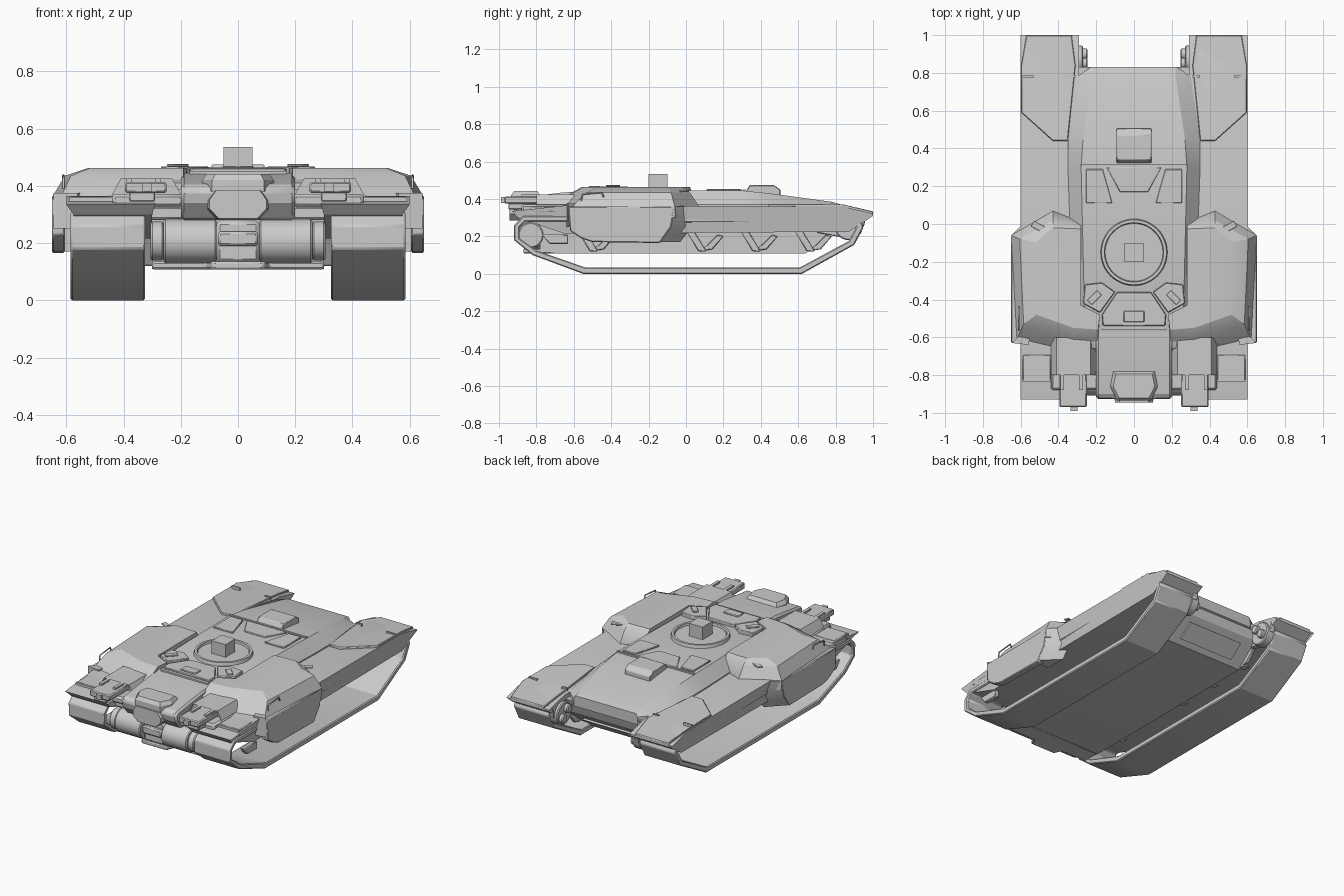
import bpy, bmesh, math
from mathutils import Vector

cube = bpy.data.objects.get("Cube")
if cube:
    bpy.data.objects.remove(cube, do_unlink=True)

grey = bpy.data.materials.new("plain_grey")
grey.use_nodes = True
grey.diffuse_color = (0.6, 0.6, 0.6, 1)
grey.node_tree.nodes["Principled BSDF"].inputs["Base Color"].default_value = (0.6, 0.6, 0.6, 1)


def finish(name, bm, mirror=False, bevel=0.0):
    """Turn a bmesh into a smooth-by-angle object, optionally mirrored over x."""
    bmesh.ops.recalc_face_normals(bm, faces=bm.faces)
    mesh = bpy.data.meshes.new(name)
    bm.to_mesh(mesh)
    bm.free()
    obj = bpy.data.objects.new(name, mesh)
    bpy.context.collection.objects.link(obj)
    mesh.materials.append(grey)
    if bevel:
        mod = obj.modifiers.new("Bevel", "BEVEL")
        mod.width, mod.segments, mod.limit_method = bevel, 1, "ANGLE"
    if mirror:
        obj.modifiers.new("Mirror", "MIRROR").use_mirror_merge = False
    bpy.ops.object.select_all(action="DESELECT")
    obj.select_set(True)
    bpy.context.view_layer.objects.active = obj
    bpy.ops.object.shade_smooth_by_angle(angle=math.radians(25))
    return obj


def loft(name, rings, mirror=False, bevel=0.0, closed=False):
    """Skin equal-length rings; cap the ends unless the loft closes on itself."""
    bm = bmesh.new()
    rows = [[bm.verts.new(p) for p in ring] for ring in rings]
    n = len(rows[0])
    for a, b in list(zip(rows, rows[1:])) + ([(rows[-1], rows[0])] if closed else []):
        for i in range(n):
            bm.faces.new((a[i], a[(i + 1) % n], b[(i + 1) % n], b[i]))
    if not closed:
        bm.faces.new(rows[0])
        bm.faces.new(rows[-1])
    return finish(name, bm, mirror, bevel)


def side_prism(name, profile, x0, x1, mirror=False, bevel=0.0):
    return loft(name, [[(x, y, z) for y, z in profile] for x in (x0, x1)], mirror, bevel)


def plan_prism(name, plan, z0, z1, mirror=False, bevel=0.0):
    return loft(name, [[(x, y, z) for x, y in plan] for z in (z0, z1)], mirror, bevel)


def box(name, x, y, z, mirror=False, bevel=0.0):
    return plan_prism(name, [(x[0], y[0]), (x[1], y[0]), (x[1], y[1]), (x[0], y[1])], *z, mirror, bevel)


def drum(name, x0, x1, y, z, r, mirror=True, bevel=0.006, n=32):
    ring = [(y + r * math.cos(i * math.tau / n), z + r * math.sin(i * math.tau / n)) for i in range(n)]
    return side_prism(name, ring, x0, x1, mirror, bevel)


def sym(half):
    """Complete a right-hand outline with its mirror image."""
    return half + [(-x, y) for x, y in reversed(half)]


# Tracks: hollow bands
outer = [(-.55, 0), (.62, 0), (.9, .155), (.95, .25), (.93, .3), (-.87, .31), (-.92, .26), (-.92, .18), (-.82, .1)]
inner = [(-.54, .035), (.61, .035), (.87, .175), (.91, .25), (.9, .27), (-.86, .28), (-.89, .25), (-.89, .19), (-.8, .125)]
loft("track_band", [[(x, y, z) for y, z in prof] for prof, x in
                    ((outer, .325), (outer, .585), (inner, .585), (inner, .325))], True, .006, closed=True)

# Lower hull between the tracks
side_prism("lower_hull", [(-.78, .12), (-.7, .11), (.64, .11), (.8, .24), (.83, .33), (-.78, .33)], -.3, .3)
side_prism("rear_panel", [(.675, .13), (.77, .206), (.78, .198), (.685, .122)], -.2, .2)

# Upper deck
def deck_ring(y, a, b, top, mid, low):
    return [(x, y, z) for x, z in sym([(a, top), (b, mid), (b, low)])]

loft("upper_deck", [deck_ring(-.66, .25, .3, .41, .36, .28), deck_ring(-.55, .26, .32, .445, .37, .28),
                    deck_ring(.3, .28, .35, .445, .37, .28), deck_ring(.45, .27, .35, .43, .37, .28),
                    deck_ring(.78, .22, .3, .385, .36, .28), deck_ring(.83, .22, .23, .37, .35, .3)])

# Fenders, leaning inwards at the bottom
top_line = [(-.93, .335), (-.65, .365), (.84, .36), (1, .322)]
low_line = [(1, .31), (.87, .225), (-.65, .215), (-.9, .3)]
loft("fender", [[(x0, y, z) for y, z in top_line] + [(x1, y, z) for y, z in low_line]
                for x0, x1 in ((.29, .3), (.6, .575))], True)
loft("rear_fender_plate", [[(.35, .44, z), (.43, .44, z), (.597, .59, z), (.597, .84, z), (.57, 1, z - .04),
                            (.33, 1, z - .04), (.31, .84, z)] for z in (.35, .374)], True, .004)
box("rear_fender_seam", (.31, .35), (.775, .785), (.36, .378), True)
box("rear_fender_outer_seam", (.53, .59), (.775, .785), (.36, .378), True)
box("front_fender_plate", (.44, .59), (-.83, -.69), (.33, .362), True, .005)
box("front_fender_rib", (.43, .59), (-.835, -.82), (.325, .36), True)
side_prism("front_fender_bracket", [(-.77, .21), (-.63, .21), (-.63, .16), (-.73, .16)], .55, .58, True, .004)

# Shoulder armour
rings = []
for z, front, out, rear in ((.3, 0, 0, 0), (.36, 0, 0, 0), (.435, .08, .045, .05), (.463, .13, .13, .09)):
    plan = [(.19, -.69 + front), (.32, -.68 + front), (.62 - out * .8, -.61 + front), (.65 - out, -.06 - rear * .4),
            (.43, .07 - rear), (.28, .01 - rear * .4), (.28, -.43), (.18, -.48)]
    rings.append([(x, y, z) for x, y in plan])
loft("shoulder_armour", rings, True)
skirt_side = [(-.63, .36), (-.62, .23), (-.56, .19), (-.5, .17), (-.14, .165), (-.08, .25), (-.06, .36)]
side_prism("side_skirt", skirt_side, .605, .65, True, .005)
loft("skirt_return", [[(x, y, z) for x, y in ((.648, -.14 + d), (.648, -.17), (.54, -.17), (.54, -.03 + d))]
                      for z, d in ((.17, 0), (.25, .06), (.36, .08))], True)
loft("skirt_front_flare", [[(.645, -.63, z), (.6, -.58, z), (.55, -.6, z), (.56, -.64, z)] for z in (.25, .375)], True)


def slot(name, centre, length, width, angle, z, height=.008):
    """A thin raised plate turned about its centre."""
    u = Vector((math.cos(angle), math.sin(angle)))
    v = Vector((-u.y, u.x))
    c = Vector(centre)
    plan = [c + u * length * s + v * width * t for s, t in ((-.5, -.5), (.5, -.5), (.5, .5), (-.5, .5))]
    return plan_prism(name, [tuple(p) for p in plan], z, z + height, True, .002)


slot("shoulder_slot", (.45, -.045), .2, .035, math.radians(28), .438)
slot("forward_slot", (.21, -.39), .075, .035, math.radians(-45), .468)

# Grab handles on the shoulders
for x0, path in ((.61, [(-.56, .39), (-.555, .425), (-.45, .435), (-.44, .41)]),):
    curve = bpy.data.curves.new("grab_handle", "CURVE")
    curve.dimensions, curve.bevel_depth, curve.bevel_resolution = "3D", .005, 1
    spline = curve.splines.new("POLY")
    spline.points.add(len(path) - 1)
    for point, (y, z) in zip(spline.points, path):
        point.co = (x0, y, z, 1)
    curve.materials.append(grey)
    handle = bpy.data.objects.new("grab_handle", curve)
    bpy.context.collection.objects.link(handle)
    handle.modifiers.new("Mirror", "MIRROR")

# Turret ring and sight block
def circle(r, z, n=48):
    return [(r * math.cos(i * math.tau / n), -.15 + r * math.sin(i * math.tau / n), z) for i in range(n)]

loft("turret_ring", [circle(.178, .44), circle(.172, .465), circle(.157, .465), circle(.152, .44)], closed=True)
loft("turret_plate", [circle(.152, .44), circle(.152, .452)])
box("sight_block", (-.05, .05), (-.2, -.1), (.45, .535))

# Deck panels and hatches
plan_prism("forward_plate", sym([(.165, -.54), (.17, -.48), (.09, -.36)]), .44, .462, bevel=.004)
plan_prism("forward_side_plate", [(.1, -.36), (.18, -.47), (.27, -.42), (.26, -.32), (.17, -.31)], .44, .468, True, .004)
box("forward_hatch", (-.055, .055), (-.52, -.46), (.46, .47), bevel=.004)
box("front_groove_bar", (-.17, .17), (-.56, -.535), (.43, .452))
plan_prism("deck_panel", [(.115, .11), (.255, .11), (.255, .29), (.165, .29)], .44, .454, True, .003)
plan_prism("deck_centre_panel", sym([(.075, .17), (.145, .3)]), .44, .452, bevel=.003)
box("deck_cross_rib", (-.28, .28), (.305, .318), (.43, .452))
side_prism("rear_hatch", [(.32, .44), (.34, .475), (.47, .475), (.505, .45), (.505, .41), (.32, .42)], -.092, .092, bevel=.004)

# Nose
side_prism("nose", [(-.55, .44), (-.66, .435), (-.9, .405), (-.93, .385), (-.92, .34), (-.87, .28), (-.55, .28)], -.2, .2, bevel=.012)
loft("nose_cap", [[(x * s, y, z) for x, y in sym([(.09, -.935 + d), (.125, -.86), (.11, -.78 - d)])]
                  for z, s, d in ((.38, 1, 0), (.42, 1, 0), (.442, .88, .015))])
loft("nose_wedge", [[(x * s, y, z) for x, z in sym([(.07, .285), (.105, .32), (.105, .35), (.08, .385)])]
                    for y, s in ((-.86, 1.1), (-.945, .95))])
box("nose_shelf", (.19, .44), (-.88, -.6), (.325, .372), True, .012)

# Lamp housings with recessed fronts and pods
bm = bmesh.new()
prof = [(.2, .372), (.23, .425), (.41, .425), (.44, .37), (.42, .362)]
a, b = [[bm.verts.new((x, y, z)) for x, z in prof] for y in (-.8, -.6)]
for i in range(len(prof)):
    j = (i + 1) % len(prof)
    bm.faces.new((a[i], a[j], b[j], b[i]))
front = bm.faces.new(a)
bm.faces.new(b)
bmesh.ops.inset_region(bm, faces=[front], thickness=.009)
bmesh.ops.translate(bm, verts=front.verts, vec=(0, .03, 0))
finish("lamp_housing", bm, True)
box("pod_body", (.25, .395), (-.97, -.76), (.375, .414), True, .006)
box("pod_base", (.29, .38), (-.95, -.8), (.345, .378), True, .004)
box("pod_muzzle", (.3, .335), (-.99, -.96), (.38, .41), True)
for x in (.27, .37):
    box("pod_clamp", (x, x + .02), (-.88, -.8), (.4, .425), True)

# Front drums and centre block
drum("front_drum", .075, .26, -.83, .207, .077)
drum("drum_collar", .26, .305, -.83, .207, .068)
box("front_centre_block", (-.078, .078), (-.87, -.75), (.13, .28), bevel=.015)
box("front_centre_plate", (-.07, .07), (-.895, -.86), (.19, .24), bevel=.008)
plan_prism("front_chin", sym([(.09, -.87), (.11, -.82), (.3, -.82), (.3, -.7)]), .108, .135, bevel=.006)
box("drum_top_cover", (.19, .32), (-.84, -.7), (.28, .33), True, .01)

# Rear drive hubs
drum("drive_hub", .27, .33, .87, .255, .075)
for y, z in ((.85, .285), (.9, .235)):
    drum("hub_cap", .245, .275, y, z, .028)
side_prism("hub_arm", [(.7, .35), (.97, .33), (.95, .25), (.86, .19), (.7, .22)], .29, .325, True, .004)

# Suspension arms
for y in (-.58, .0, .29, .58):
    side_prism("suspension_arm", [(y, .23), (y + .045, .23), (y + .11, .12), (y + .065, .12)], .295, .345, True, .005)
    side_prism("suspension_paddle", [(y + .08, .125), (y + .14, .13), (y + .2, .2), (y + .17, .21), (y + .12, .16)],
               .295, .315, True, .004)
